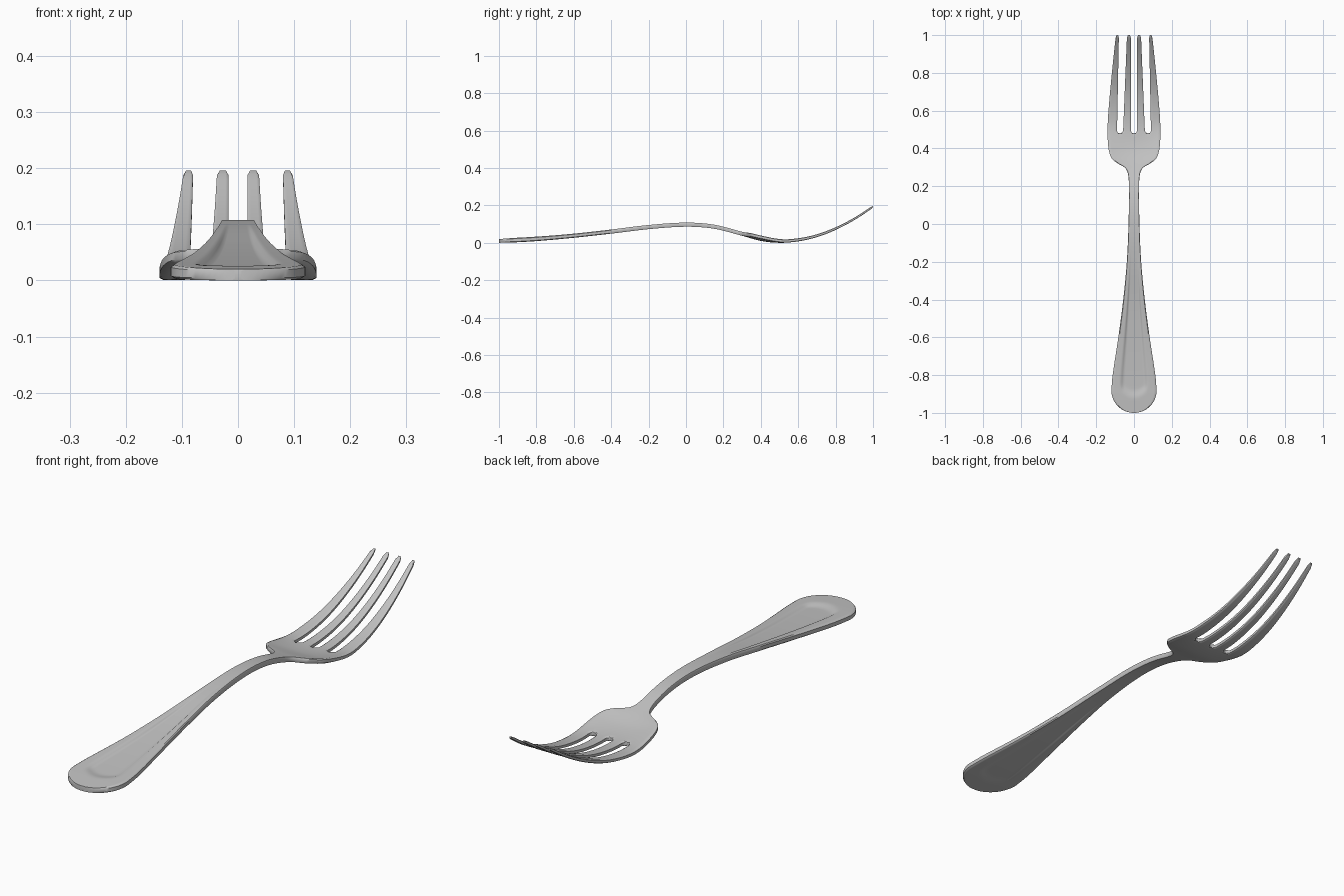
import bpy, bmesh, math

if "Cube" in bpy.data.objects:
    bpy.data.objects.remove(bpy.data.objects["Cube"])

def curve(pts):
    """Smooth Hermite interpolation through (y, value) points."""
    n = len(pts)
    m = []
    for i in range(n):
        a, b = pts[max(i - 1, 0)], pts[min(i + 1, n - 1)]
        m.append((b[1] - a[1]) / (b[0] - a[0]))
    def f(y):
        y = min(max(y, pts[0][0]), pts[-1][0])
        i = 0
        while i < n - 2 and y > pts[i + 1][0]:
            i += 1
        h = pts[i + 1][0] - pts[i][0]
        t = (y - pts[i][0]) / h
        return ((2*t**3 - 3*t*t + 1) * pts[i][1] + (t**3 - 2*t*t + t) * h * m[i]
                + (3*t*t - 2*t**3) * pts[i + 1][1] + (t**3 - t*t) * h * m[i + 1])
    return f

def smooth(a, b, v):
    t = min(max((v - a) / (b - a), 0), 1)
    return t * t * (3 - 2 * t)

# Outline half-width, centre height and thickness along the length
width = curve([(-.88, .12), (-.8, .113), (-.6, .083), (-.4, .057), (-.2, .038), (0, .029),
               (.2, .027), (.27, .033), (.3, .05), (.32, .085), (.345, .116), (.38, .131),
               (.43, .138), (.5, .14), (.6, .135), (.8, .117), (1, .096)])
height = curve([(-1, .012), (-.8, .023), (-.6, .04), (-.4, .062), (-.2, .086), (0, .099),
                (.15, .088), (.3, .05), (.4, .022), (.5, .011), (.6, .018), (.7, .04),
                (.8, .078), (.9, .13), (1, .195)])
thick = curve([(-1, .02), (-.9, .024), (-.6, .022), (0, .022), (.3, .02), (.5, .018),
               (.8, .013), (1, .01)])

SLOT, R, SEG = .48, .016, 8

def half_width(y):
    if y < -.88:
        return max(.12 * math.sqrt(max(1 - ((y + .88) / .12) ** 2, 0)), .006)
    return width(y)

def row(y):
    """Column positions: four tine spans, which touch below the slots."""
    w = half_width(y)
    if y <= SLOT:
        a = b = .54 * w
        c = 0
    else:
        k = (y - SLOT) / (1 - SLOT)
        g = math.sqrt(max(1 - (max(SLOT + R - y, 0) / R) ** 2, 0))
        a = .075 + g * (.015 - .010 * k)
        b = .075 - g * (.017 + .021 * k)
        c = g * (.016 + .001 * k)
    spans = [(-w, -a), (-b, -c), (c, b), (a, w)]
    xs = []
    tip = 1 - .45 * smooth(.985, 1, y)
    for lo, hi in spans:
        mid, half = (lo + hi) / 2, (hi - lo) / 2 * tip
        xs.append([mid + half * (2 * i / SEG - 1) for i in range(SEG + 1)])
    return xs

# Rows: round handle end, body, round slot bottoms, tines
ys = [-.88 - .12 * math.cos(i / 16 * math.pi / 2) for i in range(16)]
ys += [-.88 + i * .01 for i in range(137)]
ys += [SLOT + R * (1 - math.cos(i / 5 * math.pi / 2)) for i in range(1, 6)]
ys += [SLOT + R + (1 - SLOT - R) * i / 36 for i in range(1, 36)] + [.993, 1]
ys = sorted(ys)

# Flat sheet
bm = bmesh.new()
grid = [[[bm.verts.new((x, y, 0)) for x in span] for span in row(y)] for y in ys]
for r0, r1 in zip(grid, grid[1:]):
    for s0, s1 in zip(r0, r1):
        for i in range(SEG):
            bm.faces.new((s0[i], s0[i + 1], s1[i + 1], s1[i]))
bmesh.ops.remove_doubles(bm, verts=bm.verts[:], dist=1e-5)
edge = {(round(v.co.x, 5), round(v.co.y, 5)) for v in bm.verts if v.is_boundary}

# Give it an upper and a lower skin, then bend it
res = bmesh.ops.extrude_face_region(bm, geom=bm.faces[:])
upper = {g for g in res['geom'] if isinstance(g, bmesh.types.BMVert)}
for v in bm.verts:
    x, y = v.co.x, v.co.y
    w = half_width(y)
    t = thick(y) / 2
    if (round(x, 5), round(y, 5)) in edge:
        t *= .65
    slope = (height(y + .005) - height(y - .005)) / .01
    t *= math.sqrt(1 + slope * slope) if abs(y) < .99 else 1
    # sunken panel in the handle
    panel = (1 - smooth(.46, .64, abs(x) / w)) * smooth(0, .05, y + .925 - 8 * x * x)
    panel *= 1 - smooth(-.5, -.1, y)
    # slightly raised shoulders of the head
    dish = .010 * (x / .13) ** 2 * smooth(.28, .34, y) * (1 - smooth(.38, .55, y))
    z = height(y) + dish
    v.co.z = z + t - .008 * panel if v in upper else z - t + .003 * panel
bmesh.ops.recalc_face_normals(bm, faces=bm.faces[:])
low = min(v.co.z for v in bm.verts)
for v in bm.verts:
    v.co.z -= low

mesh = bpy.data.meshes.new("fork")
bm.to_mesh(mesh)
bm.free()
fork = bpy.data.objects.new("fork", mesh)
bpy.context.collection.objects.link(fork)

steel = bpy.data.materials.new("steel grey")
steel.diffuse_color = (.55, .55, .55, 1)
steel.use_nodes = True
steel.node_tree.nodes["Principled BSDF"].inputs["Base Color"].default_value = steel.diffuse_color
mesh.materials.append(steel)

bpy.context.view_layer.objects.active = fork
fork.select_set(True)
bpy.ops.object.shade_smooth_by_angle(angle=math.radians(40))
